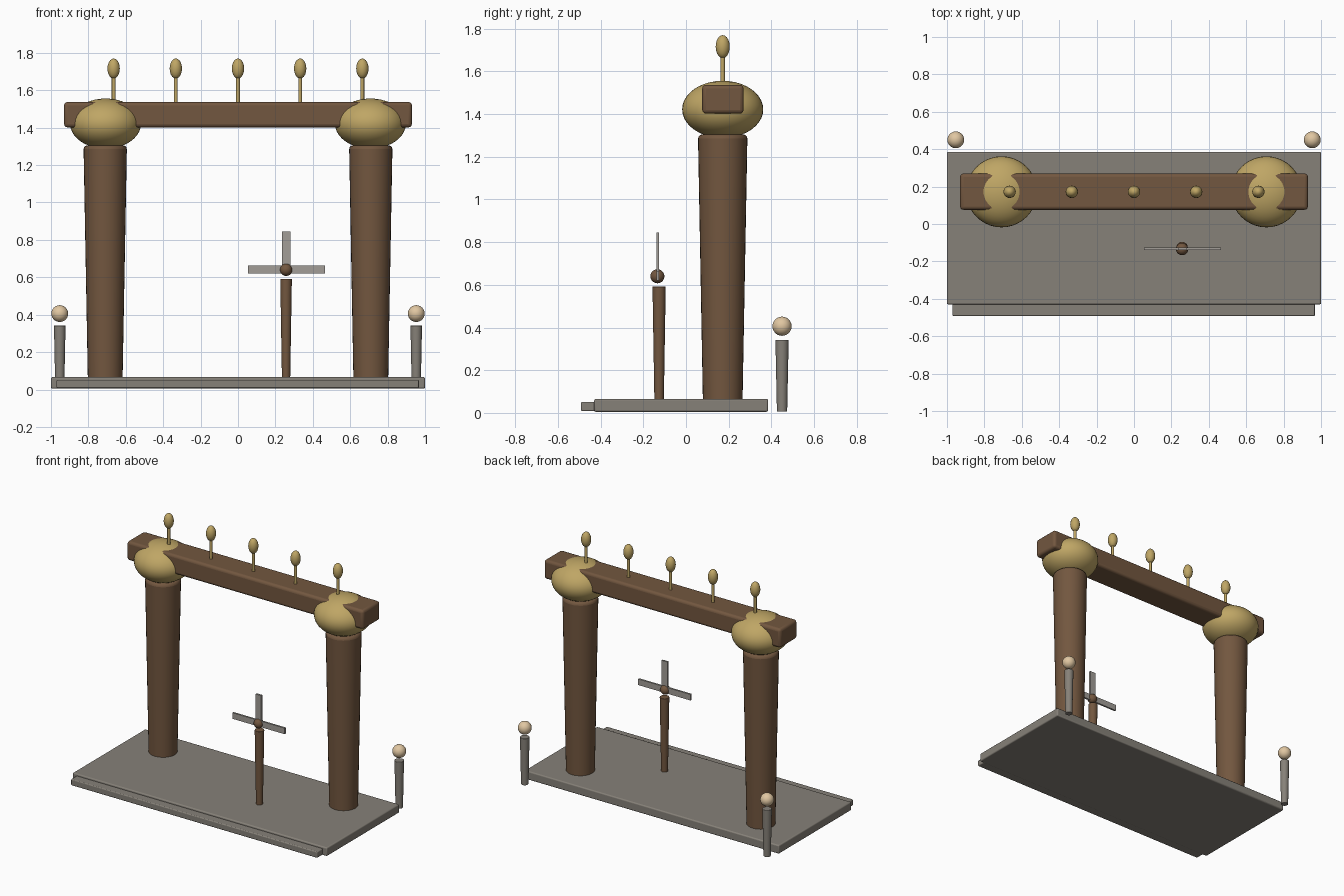
import bpy
import math

if "Cube" in bpy.data.objects:
    bpy.data.objects.remove(bpy.data.objects["Cube"])


def material(name, rgb):
    m = bpy.data.materials.new(name)
    m.diffuse_color = (*rgb, 1)
    m.use_nodes = True
    m.node_tree.nodes["Principled BSDF"].inputs["Base Color"].default_value = m.diffuse_color
    return m


WOOD = material("wood", (0.17, 0.095, 0.05))
GOLD = material("gold", (0.52, 0.38, 0.13))
STONE = material("stone", (0.24, 0.22, 0.19))
LAMP = material("lamp", (0.75, 0.57, 0.36))
BLADE = material("blade", (0.36, 0.34, 0.31))


def finish(name, mat, bevel=0):
    o = bpy.context.object
    o.name = name
    o.data.materials.append(mat)
    bpy.ops.object.transform_apply(location=False, rotation=False, scale=True)
    if bevel:
        b = o.modifiers.new("bevel", "BEVEL")
        b.width = bevel
        b.segments = 3
        b.limit_method = "ANGLE"
        b.angle_limit = math.radians(40)
    bpy.ops.object.shade_smooth_by_angle(angle=math.radians(35))
    return o


def box(name, x, y, z, mat, bevel=0):
    bpy.ops.mesh.primitive_cube_add(size=1, location=(sum(x) / 2, sum(y) / 2, sum(z) / 2))
    bpy.context.object.scale = (x[1] - x[0], y[1] - y[0], z[1] - z[0])
    return finish(name, mat, bevel)


def post(name, x, y, z0, z1, r0, r1, mat, bevel=0, sides=32):
    bpy.ops.mesh.primitive_cone_add(vertices=sides, radius1=r0, radius2=r1, depth=z1 - z0,
                                    location=(x, y, (z0 + z1) / 2))
    return finish(name, mat, bevel)


def ball(name, loc, rx, rz, mat, segs=32):
    bpy.ops.mesh.primitive_uv_sphere_add(segments=segs, ring_count=segs // 2, radius=1, location=loc)
    bpy.context.object.scale = (rx, rx, rz)
    return finish(name, mat)


# Stone platform and front step
box("platform", (-1, 1), (-0.43, 0.385), (0.005, 0.066), STONE, 0.008)
box("front_step", (-0.97, 0.967), (-0.492, -0.42), (0.008, 0.052), STONE, 0.006)

# Gate columns, capitals and the lamp posts behind the platform
GY = 0.172
for side, s in (("left", -1), ("right", 1)):
    post(f"{side}_column", s * 0.71, GY, 0.006, 1.305, 0.092, 0.116, WOOD, 0.02)
    ball(f"{side}_capital", (s * 0.708, GY, 1.422), 0.19, 0.134, GOLD, 40)
    post(f"{side}_lamp_post", s * 0.953, 0.45, 0.006, 0.342, 0.024, 0.031, STONE, 0.003, 20)
    ball(f"{side}_lamp", (s * 0.953, 0.45, 0.406), 0.045, 0.045, LAMP, 24)

# Lintel with a row of finials
box("lintel", (-0.93, 0.93), (0.076, 0.27), (1.402, 1.537), WOOD, 0.018)
for i in range(5):
    x = (i - 2) * 0.3325
    post(f"finial_stem_{i + 1}", x, GY, 1.52, 1.68, 0.010, 0.010, GOLD, 0, 16)
    ball(f"finial_bud_{i + 1}", (x, GY, 1.716), 0.033, 0.054, GOLD, 20)

# Signpost with hub, cross arm and upright blade
PX, PY = 0.257, -0.126
post("signpost", PX, PY, 0.05, 0.592, 0.022, 0.031, WOOD, 0.003, 20)
ball("signpost_hub", (PX, PY - 0.008, 0.64), 0.033, 0.033, WOOD, 20)
box("cross_arm", (0.053, 0.464), (-0.139, -0.126), (0.62, 0.663), BLADE)
box("upright_blade", (0.235, 0.28), (-0.139, -0.126), (0.64, 0.845), BLADE)
